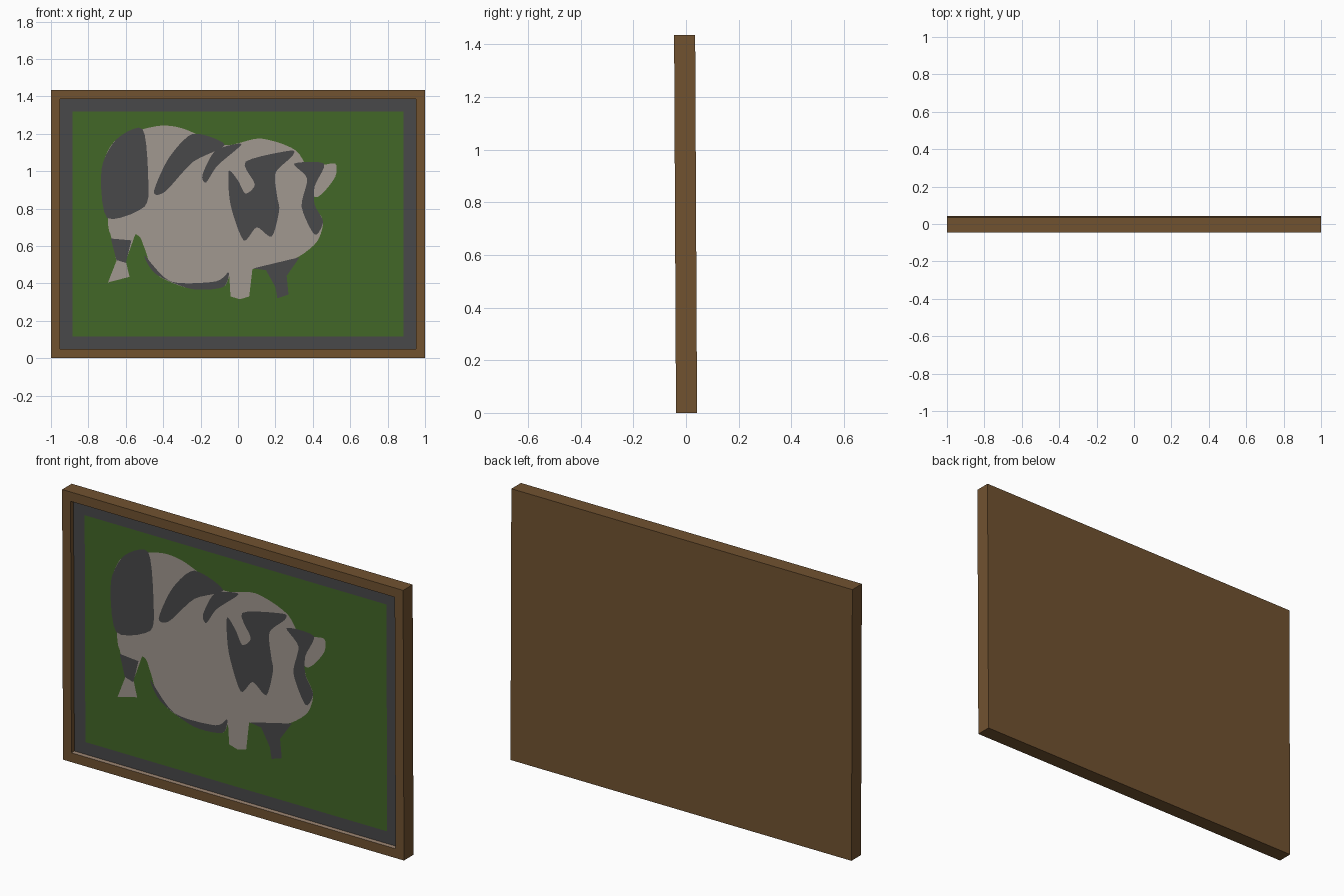
import bpy, bmesh
from mathutils import Vector

if "Cube" in bpy.data.objects:
    bpy.data.objects.remove(bpy.data.objects["Cube"])

HEIGHT = 1.435
RIM = 0.07             # frame width seen from the front
FRONT, BACK = -0.038, 0.042
PANEL = FRONT + 0.025  # depth of the recessed picture


def material(name, rgb):
    m = bpy.data.materials.new(name)
    m.diffuse_color = (*rgb, 1)
    m.use_nodes = True
    m.node_tree.nodes["Principled BSDF"].inputs["Base Color"].default_value = m.diffuse_color
    return m


BROWN = material("brown wood", (0.165, 0.085, 0.03))
TAUPE = material("pale ledge", (0.34, 0.24, 0.17))
DARK = material("dark grey", (0.066, 0.066, 0.068))
GREEN = material("grass green", (0.056, 0.136, 0.02))
LIGHT = material("pale grey", (0.36, 0.315, 0.28))


def finish(bm, name, mats):
    # the whole picture leans very slightly forward
    for v in bm.verts:
        v.co.y -= 0.005 * v.co.z
    me = bpy.data.meshes.new(name)
    bm.to_mesh(me)
    bm.free()
    for m in mats:
        me.materials.append(m)
    bpy.context.collection.objects.link(bpy.data.objects.new(name, me))


def rounded(points, steps=5, tension=0.4):
    """Closed smooth curve through the points."""
    p = [Vector(q) for q in points]
    n, out = len(p), []
    for i in range(n):
        a, b, c, d = p[i - 1], p[i], p[(i + 1) % n], p[(i + 2) % n]
        m0, m1 = (c - a) * tension, (d - b) * tension
        for k in range(steps):
            t = k / steps
            h = t * t * (3 - 2 * t)
            out.append(b * (1 - h) + c * h + m0 * t * (1 - t) ** 2 - m1 * t * t * (1 - t))
    return out


def plate(name, points, layer, mat, smooth=True):
    """Flat painted shape facing the front; points in hundredths of a unit."""
    bm = bmesh.new()
    y = PANEL - 0.001 * layer
    outline = rounded(points) if smooth else points
    face = bm.faces.new([bm.verts.new((x / 100, y, z / 100)) for x, z in outline])
    face.normal_update()
    if face.normal.y > 0:
        face.normal_flip()
    bmesh.ops.triangulate(bm, faces=[face])
    finish(bm, name, [mat])


# Frame: box with its front inset and pushed back
bm = bmesh.new()
bmesh.ops.create_cube(bm, size=1)
for v in bm.verts:
    v.co = (v.co.x * 2, BACK if v.co.y > 0 else FRONT, (v.co.z + 0.5) * HEIGHT)
bm.normal_update()
front = next(f for f in bm.faces if f.normal.y < -0.9)
bmesh.ops.inset_region(bm, faces=[front], thickness=RIM)
panel = bmesh.ops.extrude_discrete_faces(bm, faces=[front])["faces"][0]
for v in panel.verts:
    v.co.y = PANEL
bm.normal_update()
panel.material_index = 1
for f in bm.faces:     # upward-facing inner ledge
    if f.normal.z > 0.9 and f.calc_center_median().z < 0.5:
        f.material_index = 2
finish(bm, "picture_frame", [BROWN, DARK, TAUPE])

# Green field inside the dark border
plate("green_field", [(-88.5, 11.5), (88.5, 11.5), (88.5, 132), (-88.5, 132)], 1, GREEN, False)

# Pale animal: legs, ear and body
plate("hind_leg", [(-69, 70), (-55, 66), (-60, 52), (-58, 43.5), (-69.5, 40.5), (-65, 52)],
      2, LIGHT, False)
plate("front_leg", [(-5, 50), (-4, 33), (1, 31.5), (6, 33), (8, 50)], 2, LIGHT, False)
plate("ear", [(33, 104), (43, 103), (52, 104), (52, 97), (45, 88), (40, 87)], 2, LIGHT)
plate("pig_body", [
    (-73, 101), (-65, 117), (-44, 124), (-30, 123), (-7, 114), (12, 117.5), (31, 111),
    (39, 96), (41, 82), (45.5, 73), (42, 62), (30, 53), (10, 48), (-3, 46), (-8, 38),
    (-25, 37), (-44, 45), (-50, 59), (-54, 66), (-68, 66), (-70, 82)], 3, LIGHT)

# Dark patches painted over the body
plate("rump_patch", [(-51, 122.5), (-48, 96), (-50, 81), (-70, 75), (-73, 101),
                     (-65, 117)], 4, DARK)
plate("hind_ankle_patch", [(-68, 64), (-57, 63), (-60, 51), (-65, 52.5)], 4, DARK, False)
plate("belly_patch", [(-50, 55), (-36, 41), (-12, 41), (-5, 46), (-8, 38), (-25, 37),
                      (-44, 45)], 4, DARK)
plate("back_stripe", [(-24, 120), (-37, 107), (-45, 89), (-39, 89), (-24, 105),
                      (-7, 114)], 4, DARK)
plate("shoulder_stripe", [(-12, 111), (-19, 98), (-17, 94), (-11, 103), (2, 114.5)], 4, DARK)
plate("face_patch", [(-5, 100), (0, 95), (4, 88), (9, 93), (4, 105), (28, 111), (29, 108),
                     (20, 99), (21, 86), (22, 79), (18, 65), (10, 70), (3, 63),
                     (-4, 82)], 4, DARK)
plate("snout_patch", [(30, 104), (46, 104), (41, 92), (41, 82), (45.5, 73), (41, 66),
                      (34, 81), (37, 96)], 4, DARK)
plate("far_front_leg", [(8, 48), (33, 54), (26, 44), (27, 34), (21, 32), (20, 38),
                        (15, 47)], 4, DARK, False)
